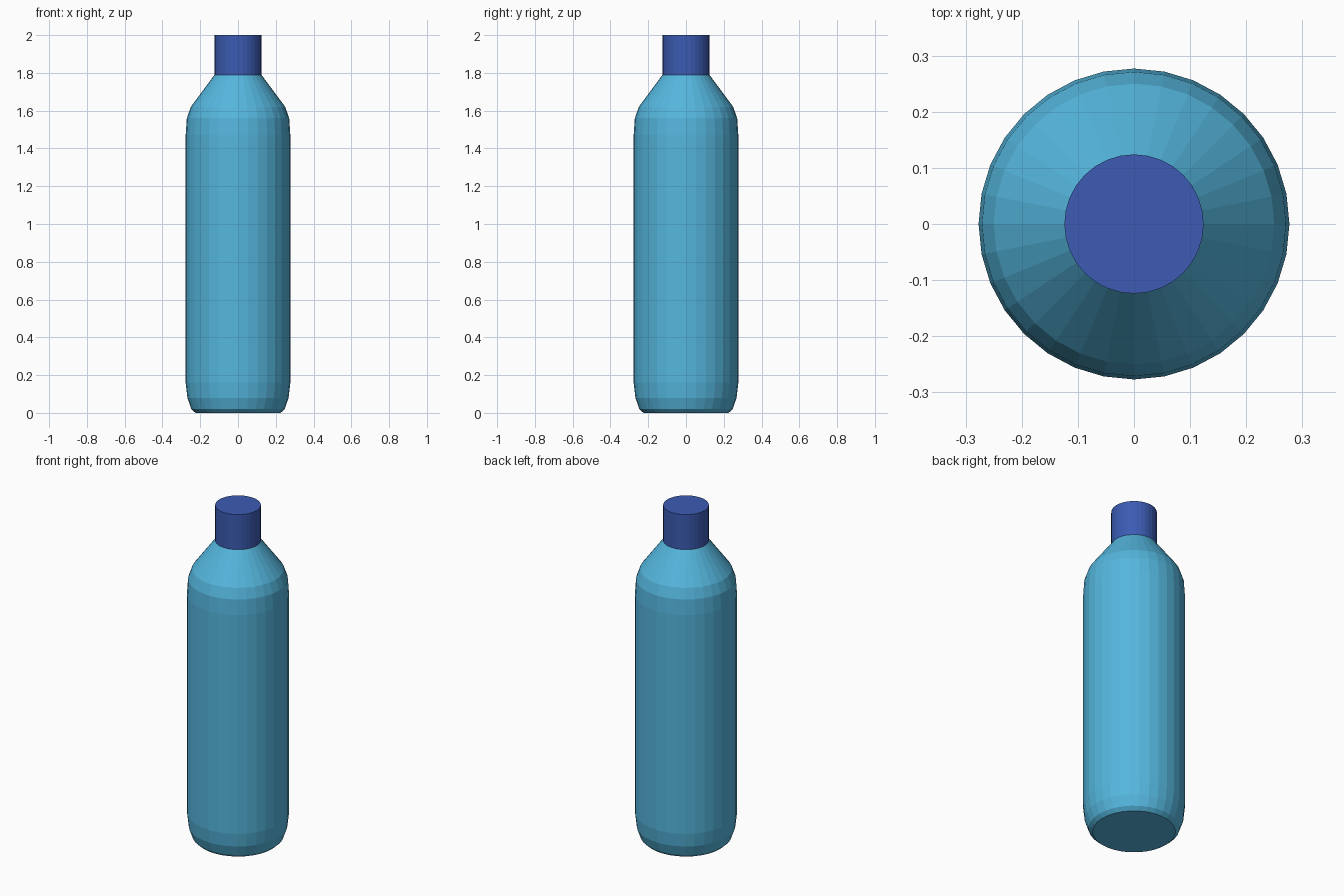
import bpy, bmesh
from math import cos, sin, tau

if "Cube" in bpy.data.objects:
    bpy.data.objects.remove(bpy.data.objects["Cube"])

SIDES = 32


def material(name, color):
    mat = bpy.data.materials.new(name)
    mat.diffuse_color = (*color, 1)
    mat.use_nodes = True
    mat.node_tree.nodes["Principled BSDF"].inputs["Base Color"].default_value = mat.diffuse_color
    return mat


def lathe(name, profile, mat):
    """Closed, flat-shaded solid turned from (radius, height) points, bottom to top."""
    bm = bmesh.new()
    rings = [[bm.verts.new((r * cos(tau * i / SIDES), r * sin(tau * i / SIDES), z))
              for i in range(SIDES)] for r, z in profile]
    for low, high in zip(rings, rings[1:]):
        for i in range(SIDES):
            j = (i + 1) % SIDES
            bm.faces.new((low[i], low[j], high[j], high[i]))
    bm.faces.new(rings[0][::-1])
    bm.faces.new(rings[-1])
    mesh = bpy.data.meshes.new(name)
    bm.to_mesh(mesh)
    bm.free()
    mesh.materials.append(mat)
    obj = bpy.data.objects.new(name, mesh)
    bpy.context.collection.objects.link(obj)
    return obj


# Bottle body: rounded foot, straight wall, rounded shoulder and sloping neck
lathe("bottle_body",
      [(0.225, 0.0), (0.247, 0.02), (0.268, 0.08), (0.277, 0.16),
       (0.277, 1.47), (0.271, 1.56), (0.25, 1.62), (0.124, 1.79)],
      material("light_blue", (0.09, 0.47, 0.73)))

# Screw cap
lathe("bottle_cap", [(0.124, 1.79), (0.124, 2.0)],
      material("dark_blue", (0.045, 0.105, 0.45)))
